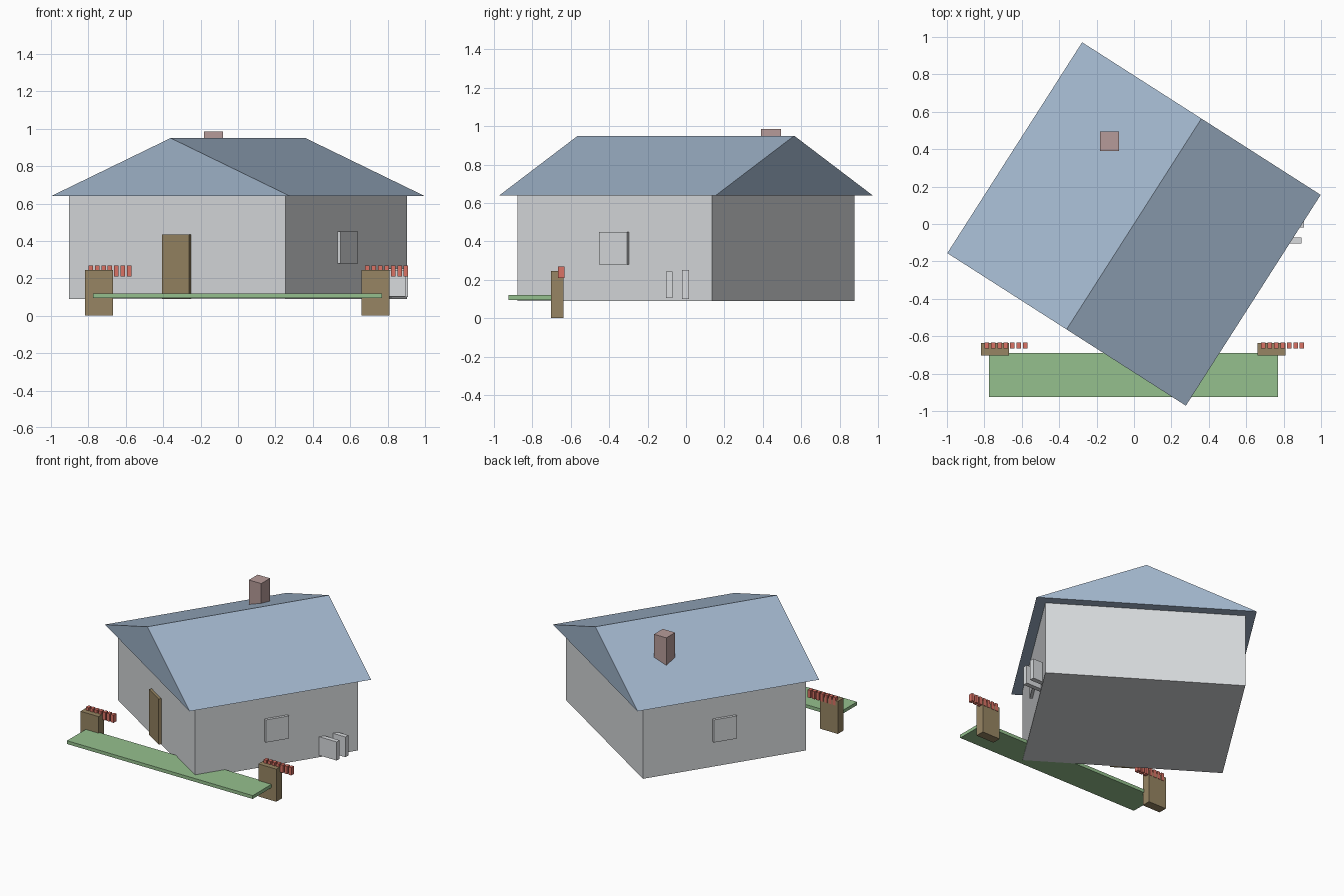
import bpy, bmesh
from math import radians
from mathutils import Matrix

cube = bpy.data.objects.get("Cube")
if cube:
    bpy.data.objects.remove(cube, do_unlink=True)


def material(name, rgb):
    m = bpy.data.materials.new(name)
    m.use_nodes = True
    m.diffuse_color = (*rgb, 1)
    m.node_tree.nodes["Principled BSDF"].inputs["Base Color"].default_value = (*rgb, 1)
    return m


wall_grey = material("wall grey", (0.69, 0.71, 0.73))
roof_blue = material("roof blue", (0.36, 0.47, 0.61))
wood_brown = material("wood brown", (0.31, 0.235, 0.125))
grass_green = material("grass green", (0.30, 0.53, 0.27))
flower_red = material("flower red", (0.70, 0.17, 0.13))
brick_pink = material("brick pink", (0.47, 0.33, 0.32))

TURN = Matrix.Rotation(radians(-32.6), 4, "Z")   # the house stands turned on its plot


def finish(name, bm, mat, turned):
    bmesh.ops.recalc_face_normals(bm, faces=bm.faces)
    mesh = bpy.data.meshes.new(name)
    bm.to_mesh(mesh)
    bm.free()
    mesh.materials.append(mat)
    ob = bpy.data.objects.new(name, mesh)
    bpy.context.collection.objects.link(ob)
    if turned:
        ob.matrix_world = TURN
    return ob


def box(name, xs, ys, zs, mat, turned=False):
    """Box spanning the given ranges."""
    bm = bmesh.new()
    bmesh.ops.create_cube(bm, size=1)
    for v in bm.verts:
        v.co = [r[0] if c < 0 else r[1] for c, r in zip(v.co, (xs, ys, zs))]
    return finish(name, bm, mat, turned)


# House walls
W, D = 0.687, 0.601
box("walls", (-W, W), (-D, D), (0.09, 0.64), wall_grey, True)

# Gable roof: triangle profile extruded along the ridge
bm = bmesh.new()
profile = [(-0.757, 0.64), (0.757, 0.64), (0, 0.95)]
gable = bm.faces.new([bm.verts.new((x, -0.669, z)) for x, z in profile])
swept = bmesh.ops.extrude_face_region(bm, geom=[gable], use_keep_orig=True)
bmesh.ops.translate(bm, vec=(0, 1.338, 0),
                    verts=[g for g in swept["geom"] if isinstance(g, bmesh.types.BMVert)])
finish("roof", bm, roof_blue, True)

# Door on the front gable wall, a window on each long wall
box("door", (-0.086, 0.086), (-D - 0.02, -D + 0.02), (0.092, 0.435), wood_brown, True)
for side, s in (("left", 1), ("right", -1)):
    xs = sorted((s * (W - 0.02), s * (W + 0.02)))
    box(side + "_window", xs, (-0.086, 0.086), (0.28, 0.45), wall_grey, True)

# Chimney, square to the plot
box("chimney", (-0.183, -0.08), (0.39, 0.495), (0.74, 0.985), brick_pink)

# Two utility boxes against the left wall
box("utility_box_front", (0.74, 0.895), (-0.105, -0.071), (0.104, 0.244), wall_grey)
box("utility_box_back", (0.755, 0.908), (-0.02, 0.015), (0.1, 0.252), wall_grey)

# Lawn strip
box("lawn", (-0.775, 0.77), (-0.925, -0.69), (0.095, 0.12), grass_green)

# Planters, each with a row of seven red blocks
for side, x in (("left", 0.736), ("right", -0.743)):
    box(side + "_planter", (x - 0.075, x + 0.075), (-0.703, -0.637), (0, 0.245), wood_brown)
    for i in range(7):
        c = x - 0.045 + i * 0.0345
        box(f"{side}_flower_{i + 1}", (c - 0.012, c + 0.012), (-0.666, -0.634),
            (0.21, 0.268), flower_red)
